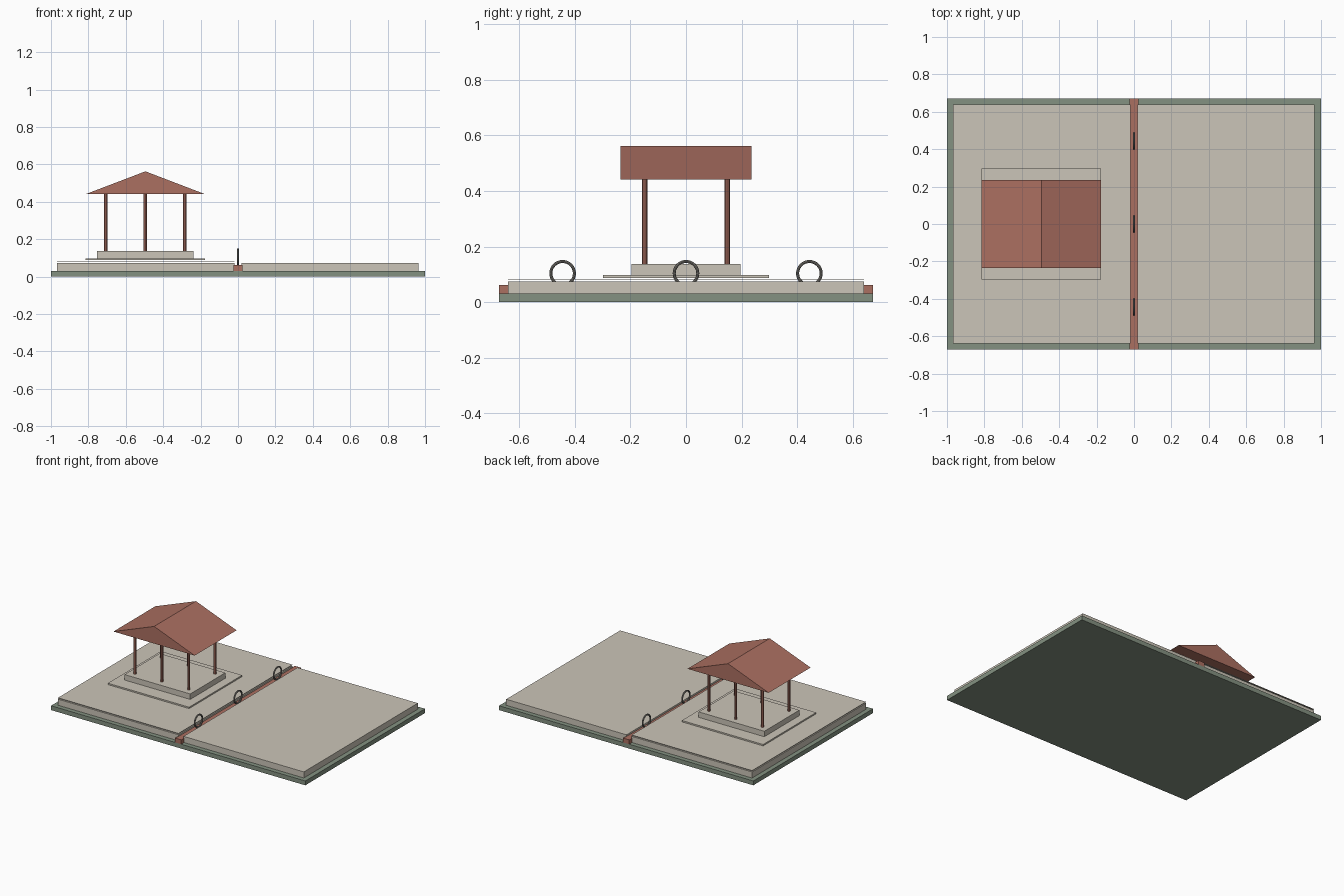
import bpy
import bmesh
import math

default_cube = bpy.data.objects.get("Cube")
if default_cube:
    bpy.data.objects.remove(default_cube, do_unlink=True)


def make_material(name, rgb):
    mat = bpy.data.materials.new(name)
    mat.use_nodes = True
    colour = (*rgb, 1.0)
    mat.diffuse_color = colour
    mat.node_tree.nodes["Principled BSDF"].inputs["Base Color"].default_value = colour
    return mat


paper = make_material("warm paper", (0.60, 0.56, 0.48))
cover_green = make_material("sage green", (0.23, 0.285, 0.22))
brick = make_material("brick red", (0.41, 0.16, 0.12))
metal = make_material("dark metal", (0.22, 0.21, 0.19))


def add_object(name, bm, mat):
    bmesh.ops.recalc_face_normals(bm, faces=bm.faces)
    mesh = bpy.data.meshes.new(name)
    bm.to_mesh(mesh)
    bm.free()
    mesh.materials.append(mat)
    obj = bpy.data.objects.new(name, mesh)
    bpy.context.collection.objects.link(obj)
    return obj


def box(name, xs, half_depth, zs, mat):
    """Box from x and z ranges, symmetric in y."""
    bm = bmesh.new()
    bmesh.ops.create_cube(bm, size=1)
    for v in bm.verts:
        v.co = (xs[v.co.x > 0], math.copysign(half_depth, v.co.y), zs[v.co.z > 0])
    return add_object(name, bm, mat)


# Book: cover, page blocks, spine and the raised sheet
box("cover", (-1, 1), 0.672, (0, 0.031), cover_green)
box("page_block_right", (-0.968, -0.02), 0.64, (0.031, 0.074), paper)
box("page_block_left", (0.02, 0.966), 0.64, (0.031, 0.074), paper)
box("spine", (-0.024, 0.024), 0.672, (0.031, 0.062), brick)
box("top_sheet", (-0.968, -0.02), 0.64, (0.081, 0.084), paper)

# Pavilion plinth
box("plinth_lower", (-0.815, -0.176), 0.298, (0.088, 0.098), paper)
box("plinth_upper", (-0.754, -0.238), 0.197, (0.098, 0.137), paper)

# Two rows of three columns
centre_x = -0.495
for row, y in (("front", -0.148), ("back", 0.148)):
    for i in (-1, 0, 1):
        bm = bmesh.new()
        bmesh.ops.create_cone(bm, cap_ends=True, segments=8, radius1=0.0095,
                              radius2=0.0095, depth=0.305)
        column = add_object(f"column_{row}_{i + 2}", bm, brick)
        column.location = (centre_x + i * 0.211, y, 0.2895)

# Gabled roof: triangle profile extruded along y
bm = bmesh.new()
profile = [(-0.815, 0.441), (-0.176, 0.441), (centre_x, 0.563)]
gable = bm.faces.new([bm.verts.new((x, -0.235, z)) for x, z in profile])
extruded = bmesh.ops.extrude_face_region(bm, geom=[gable], use_keep_orig=True)
bmesh.ops.translate(bm, vec=(0, 0.47, 0),
                    verts=[g for g in extruded["geom"] if isinstance(g, bmesh.types.BMVert)])
add_object("roof", bm, brick)

# Binder rings standing along the spine
for name, y in (("front", -0.444), ("middle", 0), ("back", 0.444)):
    bpy.ops.mesh.primitive_torus_add(location=(0, y, 0.104), rotation=(0, math.pi / 2, 0),
                                     major_segments=32, minor_segments=8,
                                     major_radius=0.0425, minor_radius=0.0055)
    ring = bpy.context.object
    ring.name = f"ring_{name}"
    ring.data.materials.append(metal)
    bpy.ops.object.shade_smooth_by_angle()
